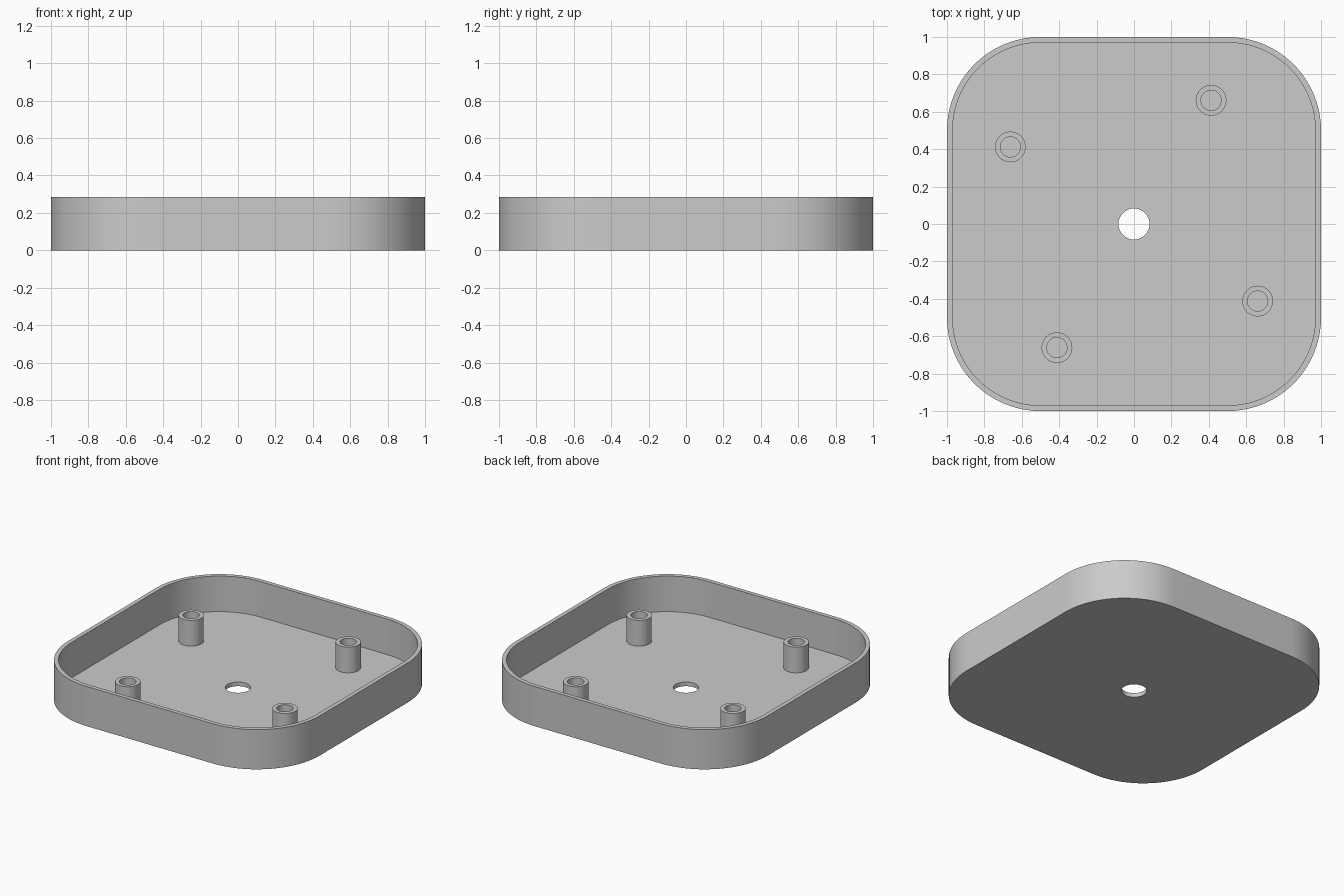
import bpy
import bmesh
from math import sin, cos, pi, atan2, radians

cube = bpy.data.objects.get("Cube")
if cube:
    bpy.data.objects.remove(cube, do_unlink=True)

HEIGHT, WALL, FLOOR = 0.285, 0.03, 0.03
CORNER, HOLE = 0.5, 0.083
POST_TOP, POST_R, BORE_R = 0.215, 0.082, 0.054

grey = bpy.data.materials.new("plain grey")
grey.use_nodes = True
colour = (0.6, 0.6, 0.6, 1)
grey.diffuse_color = colour
grey.node_tree.nodes["Principled BSDF"].inputs["Base Color"].default_value = colour


def rounded_square(half, radius, arc=20, straight=10):
    """Outline with rounded corners and evenly divided straight sides."""
    c = half - radius
    pts = []
    for q in range(4):
        ca, sa = cos(q * pi / 2), sin(q * pi / 2)
        side = [(half, -c + 2 * c * i / straight) for i in range(straight)]
        bend = [(c + radius * cos(a), c + radius * sin(a))
                for a in (pi / 2 * i / arc for i in range(arc))]
        pts += [(x * ca - y * sa, x * sa + y * ca) for x, y in side + bend]
    return pts


def circle(radius, angles):
    return [(radius * cos(a), radius * sin(a)) for a in angles]


def loft(name, rings, closed=False):
    """Skin a list of (outline, z) rings with quads."""
    bm = bmesh.new()
    loops = [[bm.verts.new((x, y, z)) for x, y in pts] for pts, z in rings]
    pairs = list(zip(loops, loops[1:]))
    if closed:
        pairs.append((loops[-1], loops[0]))
    for a, b in pairs:
        n = len(a)
        for i in range(n):
            j = (i + 1) % n
            bm.faces.new((a[i], a[j], b[j], b[i]))
    mesh = bpy.data.meshes.new(name)
    bm.to_mesh(mesh)
    bm.free()
    mesh.materials.append(grey)
    obj = bpy.data.objects.new(name, mesh)
    bpy.context.collection.objects.link(obj)
    bpy.ops.object.select_all(action='DESELECT')
    obj.select_set(True)
    bpy.context.view_layer.objects.active = obj
    bpy.ops.object.shade_smooth_by_angle(angle=radians(30))
    return obj


# Tray: outer wall, rim, inner wall, floor and central hole
outer = rounded_square(1, CORNER)
inner = rounded_square(1 - WALL, CORNER - WALL)
hole = circle(HOLE, [atan2(y, x) for x, y in outer])
loft("tray", [(outer, 0), (outer, HEIGHT), (inner, HEIGHT),
              (inner, FLOOR), (hole, FLOOR), (hole, 0)], closed=True)

# Four hollow screw posts, each a quarter turn from the last
turn = [2 * pi * i / 48 for i in range(48)]
tube, bore = circle(POST_R, turn), circle(BORE_R, turn)
x, y = 0.661, -0.412
for k in range(4):
    post = loft(f"screw_post_{k + 1}", [(tube, FLOOR), (tube, POST_TOP),
                                        (bore, POST_TOP), (bore, FLOOR)])
    post.location = (x, y, 0)
    x, y = -y, x
